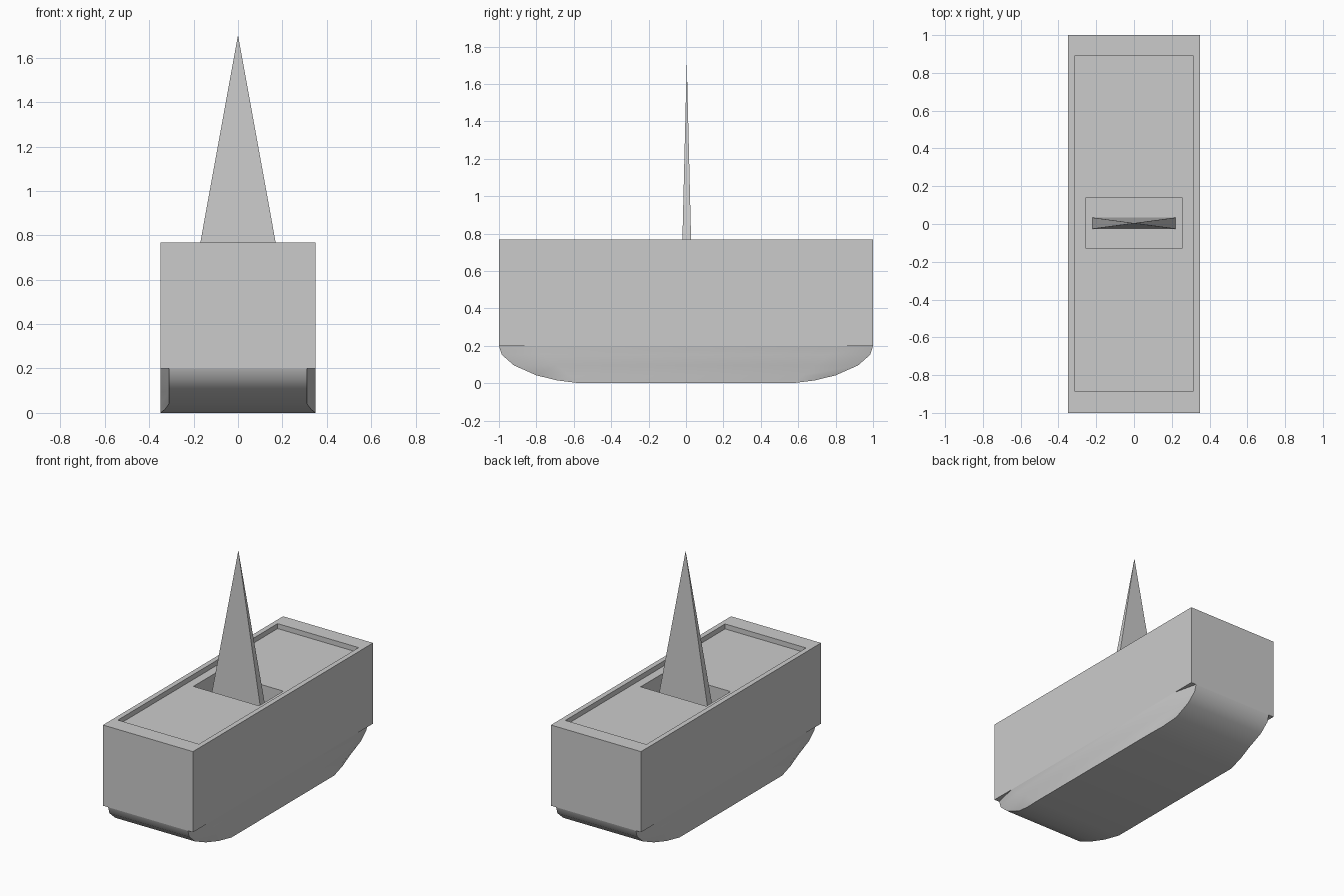
import bpy, bmesh, math

cube = bpy.data.objects.get("Cube")
if cube:
    bpy.data.objects.remove(cube, do_unlink=True)

grey = bpy.data.materials.new("plain grey")
grey.use_nodes = True
colour = (0.6, 0.6, 0.6, 1)
grey.diffuse_color = colour
grey.node_tree.nodes["Principled BSDF"].inputs["Base Color"].default_value = colour


def loft(name, rings):
    """Skin a stack of equal-sized rings and cap both ends."""
    bm = bmesh.new()
    rows = [[bm.verts.new(p) for p in ring] for ring in rings]
    n = len(rows[0])
    for a, b in zip(rows, rows[1:]):
        for i in range(n):
            j = (i + 1) % n
            bm.faces.new((a[i], a[j], b[j], b[i]))
    bm.faces.new(rows[0][::-1])
    bm.faces.new(rows[-1])
    bmesh.ops.remove_doubles(bm, verts=bm.verts, dist=0.0001)
    bmesh.ops.recalc_face_normals(bm, faces=bm.faces)
    mesh = bpy.data.meshes.new(name)
    bm.to_mesh(mesh)
    bm.free()
    mesh.materials.append(grey)
    obj = bpy.data.objects.new(name, mesh)
    bpy.context.collection.objects.link(obj)
    return obj


def rectangle(x, y, z, shift=0.0):
    return [(sx * x, sy * y + shift, z)
            for sx, sy in ((-1, -1), (1, -1), (1, 1), (-1, 1))]


half_width, ledge, deck = 0.35, 0.2, 0.767
floor, well = 0.732, 0.49

# Upper body with raised rim, recessed deck and deep central well
loft("upper_body", [
    rectangle(half_width, 1, ledge),
    rectangle(half_width, 1, deck),
    rectangle(0.315, 0.887, deck, 0.003),
    rectangle(0.315, 0.887, floor, 0.003),
    rectangle(0.255, 0.135, floor, 0.004),
    rectangle(0.255, 0.135, well, 0.004),
])

# Rounded hull: ends curve up to the ledge, with clipped corners
rings = []
for end_y, z in ((0.57, 0), (0.69, 0.015), (0.8, 0.042), (0.92, 0.095),
                 (0.985, 0.152), (1, ledge)):
    side_y = 0.57 + 0.26 * z / ledge
    end_x = half_width - 0.04 * min(1, z / 0.03)
    rings.append([
        (-end_x, -end_y, z), (end_x, -end_y, z),
        (half_width, -side_y, z), (half_width, side_y, z),
        (end_x, end_y, z), (-end_x, end_y, z),
        (-half_width, side_y, z), (-half_width, -side_y, z)])
hull = loft("rounded_hull", rings)

bpy.ops.object.select_all(action="DESELECT")
hull.select_set(True)
bpy.context.view_layer.objects.active = hull
bpy.ops.object.shade_smooth_by_angle(angle=math.radians(40))

# Thin tapering spike standing in the well
loft("spike", [rectangle(0.22, 0.03, well, 0.004),
               rectangle(0.0005, 0.0005, 1.7, 0.004)])
